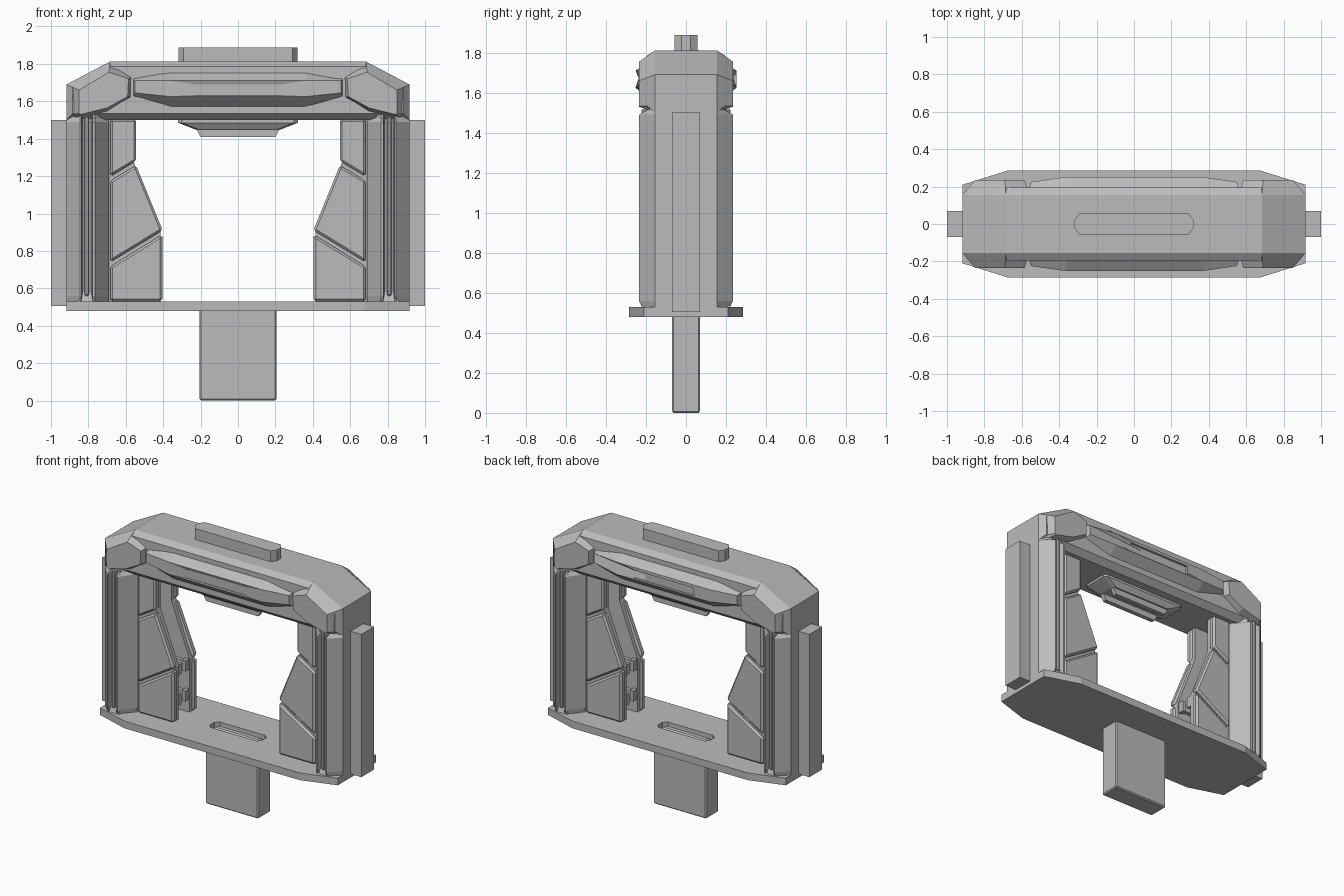
import bpy, bmesh
from mathutils import Vector

if "Cube" in bpy.data.objects:
    bpy.data.objects.remove(bpy.data.objects["Cube"])

GREY = (0.5, 0.5, 0.5, 1)
metal = bpy.data.materials.new("grey_metal")
metal.use_nodes = True
metal.diffuse_color = GREY
metal.node_tree.nodes["Principled BSDF"].inputs["Base Color"].default_value = GREY


def loft(name, rings, mirror="", bevel=0):
    """Skin closed rings of points, cap both ends, mirror across the given axes."""
    bm = bmesh.new()
    loops = [[bm.verts.new(p) for p in ring] for ring in rings]
    n = len(loops[0])
    for a, b in zip(loops, loops[1:]):
        for i in range(n):
            j = (i + 1) % n
            bm.faces.new((a[i], a[j], b[j], b[i]))
    bm.faces.new(loops[0])
    bm.faces.new(loops[-1])
    bmesh.ops.recalc_face_normals(bm, faces=bm.faces)
    mesh = bpy.data.meshes.new(name)
    bm.to_mesh(mesh)
    bm.free()
    mesh.materials.append(metal)
    obj = bpy.data.objects.new(name, mesh)
    bpy.context.collection.objects.link(obj)
    if bevel:
        mod = obj.modifiers.new("bevel", "BEVEL")
        mod.width, mod.segments = bevel, 1
    if mirror:
        mod = obj.modifiers.new("mirror", "MIRROR")
        mod.use_axis = ["X" in mirror, "Y" in mirror, False]
        mod.use_mirror_merge = False
    return obj


def in_xy(points, z):
    return [(x, y, z) for x, y in points]


def in_xz(points, y):
    return [(x, y, z) for x, z in points]


def both(half):
    """Complete a right-hand outline with its left-hand reflection."""
    return half + [(-x, v) for x, v in reversed(half)]


def octagon(hx, hy, cx, cy):
    half = [(hx - cx, -hy), (hx, cy - hy), (hx, hy - cy), (hx - cx, hy)]
    return both(half)


def box(name, x0, x1, y0, y1, z0, z1, mirror="", bevel=0):
    base = [(x0, y0), (x1, y0), (x1, y1), (x0, y1)]
    return loft(name, [in_xy(base, z0), in_xy(base, z1)], mirror, bevel)


def cut(target, cutter):
    cutter.hide_render = True
    cutter.hide_viewport = True
    mod = target.modifiers.new("cut", "BOOLEAN")
    mod.operation, mod.object, mod.solver = "DIFFERENCE", cutter, "EXACT"


# Stem, threshold plate with its slot, and the latch bar lying in the slot
box("stem", -0.205, 0.205, -0.07, 0.07, 0, 0.49, bevel=0.008)
plate_shape = octagon(0.917, 0.285, 0.24, 0.075)
plate = loft("base_plate", [in_xy(plate_shape, 0.48), in_xy(plate_shape, 0.53)])
slot_shape = octagon(0.2, 0.05, 0.025, 0.025)
cut(plate, loft("slot_cutter", [in_xy(slot_shape, 0.495), in_xy(slot_shape, 0.6)]))
loft("latch_bar", [in_xy(octagon(0.18, 0.035, 0.015, 0.015), 0.49),
                   in_xy(octagon(0.18, 0.035, 0.015, 0.015), 0.505),
                   in_xy(octagon(0.165, 0.015, 0.01, 0.01), 0.522)])

# Side posts: chamfered section with a vertical channel front and back
def post_section(front):
    half = [(0.69, 0.125), (0.765, front), (0.778, front), (0.785, front - 0.045),
            (0.83, front - 0.045), (0.837, front), (0.845, front), (0.917, 0.155)]
    return half + [(x, -y) for x, y in reversed(half)]

loft("side_post", [in_xy(post_section(f), z) for f, z in
                   ((0.215, 0.52), (0.235, 0.56), (0.235, 1.49), (0.2, 1.51), (0.2, 1.53))], "X")
box("post_pipe", 0.796, 0.82, 0.18, 0.222, 0.56, 1.52, "XY", 0.006)
foot = [(0.755, 0.17), (0.86, 0.17), (0.86, 0.225), (0.755, 0.225)]
foot_top = [(0.785, 0.17), (0.83, 0.17), (0.83, 0.2), (0.785, 0.2)]
loft("pipe_foot", [in_xy(foot, 0.525), in_xy(foot_top, 0.585)], "XY")
box("side_slab", 0.9, 1.0, -0.07, 0.07, 0.505, 1.5, "X")

# Header core, bevelled toward front and back
core = both([(0.917, 1.5), (0.917, 1.69), (0.685, 1.812)])
core_face = both([(0.885, 1.535), (0.885, 1.675), (0.675, 1.785)])
loft("header", [in_xz(core_face, -0.195), in_xz(core, -0.155),
                in_xz(core, 0.155), in_xz(core_face, 0.195)])

# Corner guards
guard = [(0.905, 1.53), (0.917, 1.69), (0.685, 1.812), (0.56, 1.735),
         (0.56, 1.62), (0.7, 1.53), (0.88, 1.505)]
guard_face = [(0.85, 1.535), (0.85, 1.66), (0.69, 1.755), (0.585, 1.72),
              (0.59, 1.625), (0.7, 1.565), (0.84, 1.53)]
loft("corner_guard", [in_xz(guard, 0.155), in_xz(guard_face, 0.235)], "XY")
lip = [(0.58, 1.765), (0.685, 1.812), (0.685, 1.768), (0.58, 1.765)]

# Visor with a bulging ridge, notched at the centre
visor = both([(0.36, 1.56), (0.565, 1.62), (0.565, 1.725), (0.36, 1.762)])
ridge = both([(0.36, 1.625), (0.55, 1.645), (0.55, 1.71), (0.36, 1.71)])
ring = [(x, 0.252 if abs(x) < 0.5 else 0.225, z) for x, z in ridge]
brow = loft("visor", [in_xz(visor, 0.18), ring], "Y")
notch = [(0.23, 1.63), (0.23, 1.69), (-0.23, 1.69), (-0.23, 1.63)]
notch_cutter = loft("notch_cutter", [in_xz(notch, 0.237), in_xz(notch, 0.3)], "Y")
cut(brow, notch_cutter)

# Cap block on top of the header
cap_shape = octagon(0.317, 0.057, 0.025, 0.035)
loft("top_block", [in_xy(cap_shape, 1.8), in_xy(cap_shape, 1.888)])

# Tapered latch receiver under the header
loft("receiver", [in_xy(octagon(0.32, 0.1, 0.02, 0.02), 1.51),
                  in_xy(octagon(0.32, 0.1, 0.02, 0.02), 1.485),
                  in_xy(octagon(0.23, 0.075, 0.02, 0.02), 1.45)])
jaw = [(0.2, 1.41), (0.225, 1.455), (-0.225, 1.455), (-0.2, 1.41)]
loft("receiver_jaw", [in_xz(jaw, 0.035), in_xz(jaw, 0.065)], "Y")

# Half-door panels: a backing plate with three raised, bevelled plates
backing = [(0.7, 0.52), (0.415, 0.52), (0.415, 0.9), (0.555, 1.27), (0.555, 1.51), (0.7, 1.51)]
loft("panel_backing", [in_xz(backing, 0.06), in_xz(backing, 0.112)], "XY")
plates = {
    "lower_panel": [(0.682, 0.53), (0.405, 0.53), (0.405, 0.888), (0.682, 0.717)],
    "middle_panel": [(0.682, 0.74), (0.403, 0.91), (0.545, 1.258), (0.682, 1.175)],
    "upper_panel": [(0.682, 1.198), (0.545, 1.28), (0.545, 1.505), (0.682, 1.505)],
}
for name, shape in plates.items():
    loft(name, [in_xz(shape, 0.085), in_xz(shape, 0.135)], "XY", 0.012)

# Small brackets on the inner faces of the panels
for z in (0.63, 0.84):
    box("panel_bracket", 0.42, 0.54, 0.035, 0.065, z, z + 0.05, "XY")
    box("bracket_tab", 0.42, 0.445, 0.02, 0.065, z - 0.012, z + 0.062, "XY")
